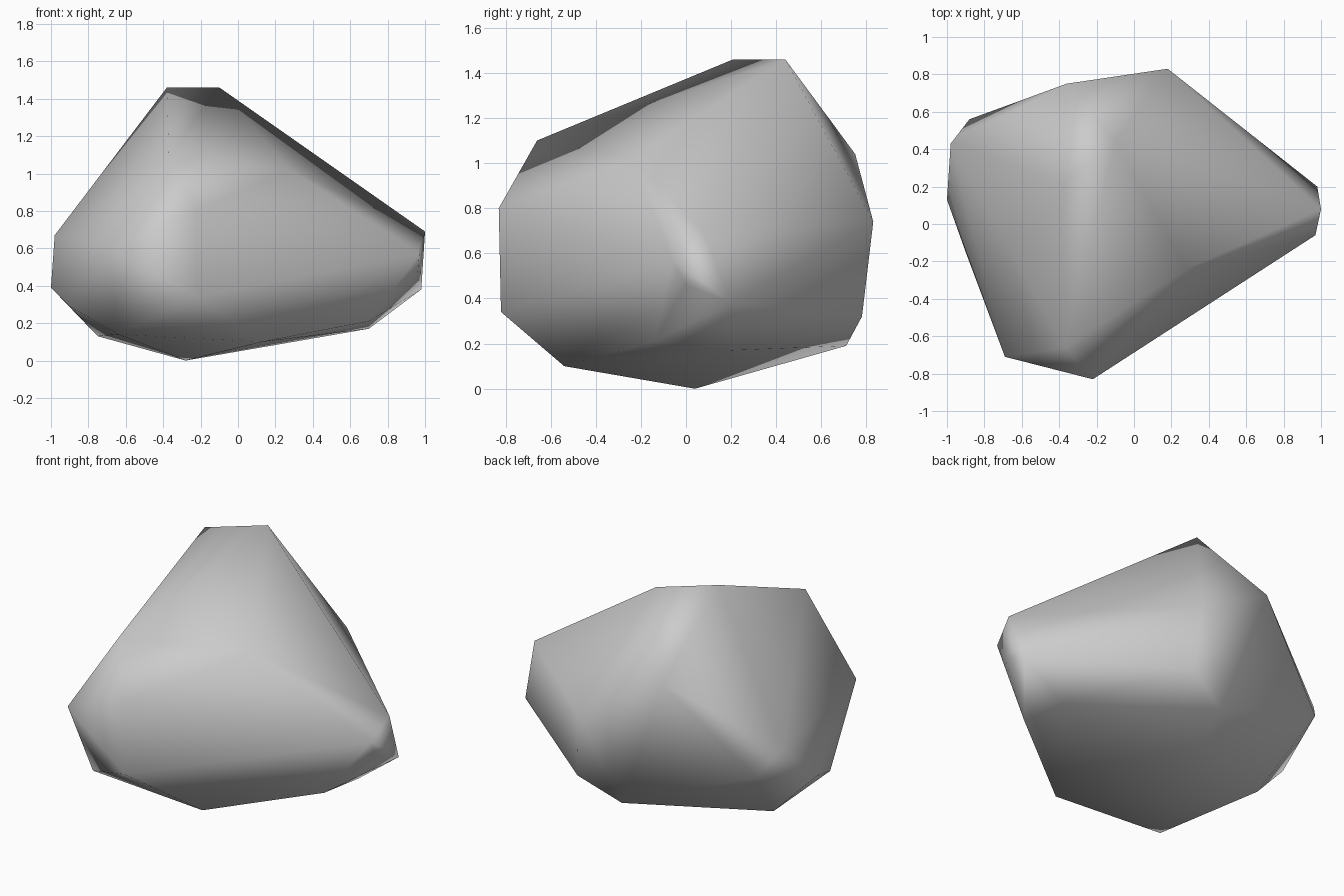
import bpy
import bmesh

cube = bpy.data.objects.get("Cube")
if cube:
    bpy.data.objects.remove(cube, do_unlink=True)

# Plain grey stone
stone = bpy.data.materials.new("grey_stone")
stone.use_nodes = True
colour = (0.6, 0.6, 0.6, 1)
stone.diffuse_color = colour
stone.node_tree.nodes["Principled BSDF"].inputs["Base Color"].default_value = colour

# Corner points of the boulder, grouped by where they sit
crest = [(-.38, .21, 1.46), (-.10, .44, 1.46), (-.37, -.66, 1.10), (.28, -.24, 1.02)]
front_corners = [(-.69, -.71, .60), (-.22, -.82, .34), (-.22, -.83, .80)]
left_tip = [(1.0, .08, .69), (.97, -.06, .57), (.96, 0, .46), (.98, .20, .38)]
right_side = [(-1.0, .13, .39), (-.98, .43, .67), (-.88, .56, .52), (-.90, -.15, .29)]
back_corners = [(-.36, .75, 1.04), (.18, .83, .74), (.21, .78, .32)]
underside = [(-.28, .04, 0), (-.75, .20, .13), (-.64, -.53, .14), (.13, -.54, .10),
             (.70, -.14, .21), (.70, .20, .17), (-.05, .71, .19)]

# Boulder: convex skin stretched over the corners
bm = bmesh.new()
for point in crest + front_corners + left_tip + right_side + back_corners + underside:
    bm.verts.new(point)
hull = bmesh.ops.convex_hull(bm, input=bm.verts)
spare = [v for v in hull["geom_interior"] if isinstance(v, bmesh.types.BMVert)]
bmesh.ops.delete(bm, geom=spare, context="VERTS")
bmesh.ops.recalc_face_normals(bm, faces=bm.faces)
for face in bm.faces:
    face.smooth = True

mesh = bpy.data.meshes.new("boulder")
bm.to_mesh(mesh)
bm.free()
mesh.materials.append(stone)
boulder = bpy.data.objects.new("boulder", mesh)
bpy.context.collection.objects.link(boulder)

# Large facets lead the smooth shading
shading = boulder.modifiers.new("facet_shading", "WEIGHTED_NORMAL")
shading.mode = "FACE_AREA"
shading.weight = 50
